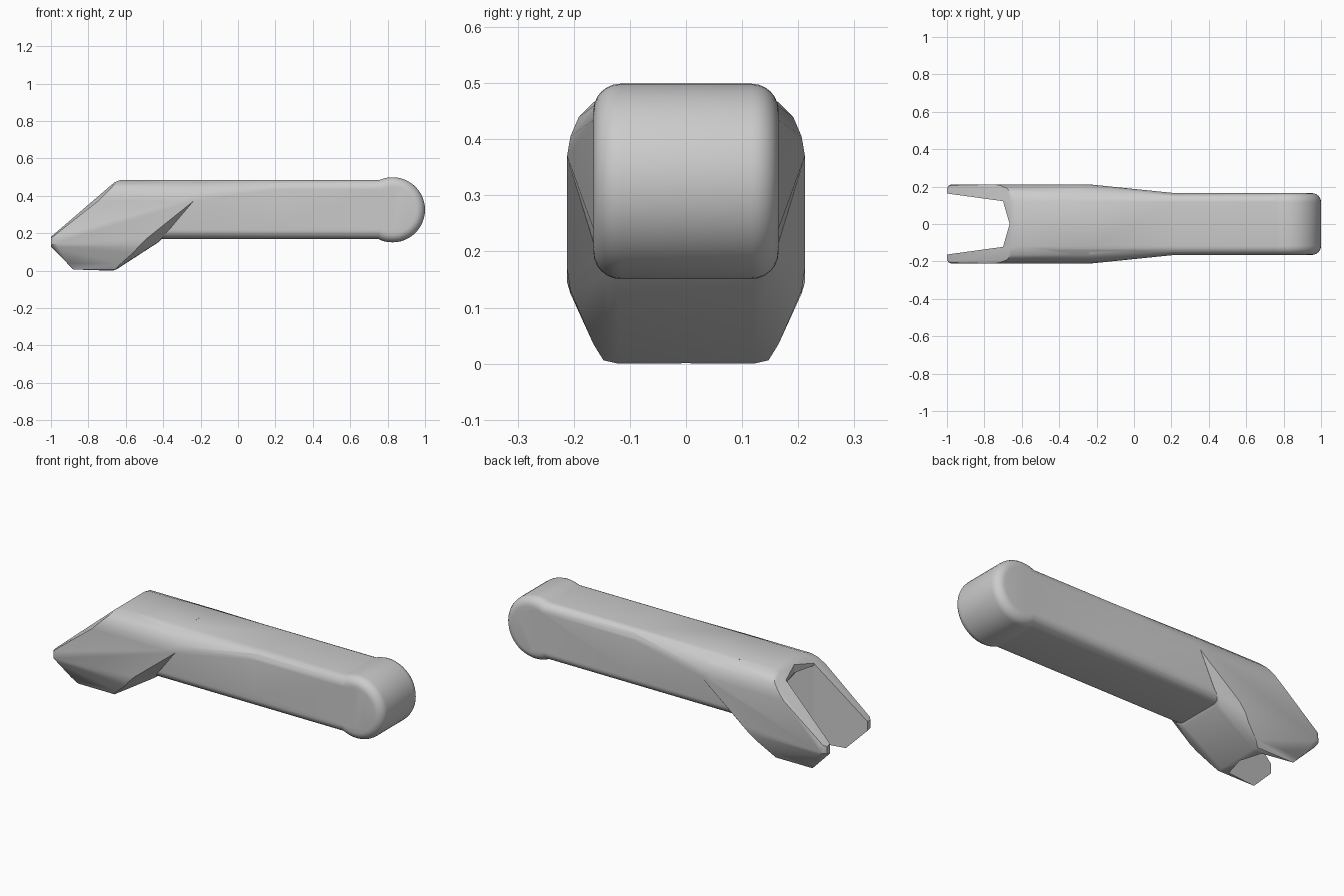
import bpy, bmesh, math

if "Cube" in bpy.data.objects:
    bpy.data.objects.remove(bpy.data.objects["Cube"])

grey = bpy.data.materials.new("light grey")
grey.diffuse_color = (0.6, 0.6, 0.6, 1)
grey.use_nodes = True
grey.node_tree.nodes["Principled BSDF"].inputs["Base Color"].default_value = grey.diffuse_color


def hull(name, layers):
    """Convex solid from side outlines: (half width, [(x, z), ...]), mirrored in y."""
    bm = bmesh.new()
    for y, pts in layers:
        for x, z in pts:
            for s in ((1, -1) if y else (1,)):
                bm.verts.new((x, s * y, z))
    res = bmesh.ops.convex_hull(bm, input=bm.verts[:])
    junk = [v for v in set(res["geom_interior"] + res["geom_unused"])
            if isinstance(v, bmesh.types.BMVert) and v.is_valid]
    bmesh.ops.delete(bm, geom=junk, context='VERTS')
    bmesh.ops.dissolve_limit(bm, angle_limit=0.01, verts=bm.verts[:], edges=bm.edges[:])
    bmesh.ops.recalc_face_normals(bm, faces=bm.faces[:])
    me = bpy.data.meshes.new(name)
    bm.to_mesh(me)
    bm.free()
    ob = bpy.data.objects.new(name, me)
    bpy.context.collection.objects.link(ob)
    me.materials.append(grey)
    return ob


def rect(x0, x1, z0, z1):
    return [(x0, z0), (x1, z0), (x1, z1), (x0, z1)]


def circle(cx, cz, r, n=48):
    return [(cx + r * math.cos(2 * math.pi * i / n), cz + r * math.sin(2 * math.pi * i / n))
            for i in range(n)]


# quarter-round edge: (half width, inset) pairs
R = 0.048
edge = [(0.165 - R + R * math.cos(a), R - R * math.sin(a))
        for a in [math.pi / 2 * i / 6 for i in range(7)]]
edge = [(y, R - math.sqrt(max(0, R * R - (y - 0.165 + R) ** 2))) for y, _ in edge]

# straight arm with rounded long edges
arm = hull("lever_arm", [(y, rect(-0.42, 0.83, 0.17 + i, 0.483 - i)) for y, i in edge])

# round end
knob = hull("round_end", [(y, circle(0.826, 0.325, 0.174 - i)) for y, i in edge])

# widening shoulder between head and arm
shoulder = hull("shoulder", [
    (0.212, [(-0.24, 0.37), (-0.30, 0.37)]), (0.165, [(0.22, 0.24), (0.22, 0.435), (-0.38, 0.22)]),
    (0.151, [(0.22, 0.469)]), (0.117, [(0.22, 0.483), (-0.3, 0.483)]),
    (0.206, [(-0.24, 0.405), (-0.30, 0.405)]), (0.191, [(-0.24, 0.44), (-0.30, 0.44)]),
    (0.165, [(-0.24, 0.466), (-0.30, 0.466)]), (0.12, [(-0.24, 0.484), (-0.3, 0.484)])])

# slanted head
head = hull("fork_head", [
    (0.212, [(-0.975, 0.145), (-0.965, 0.185), (-0.75, 0.37), (-0.24, 0.37), (-0.49, 0.17),
             (-0.94, 0.17)]),
    (0.206, [(-0.99, 0.14), (-0.985, 0.185), (-0.715, 0.405), (-0.24, 0.405), (-0.53, 0.13),
             (-0.96, 0.125)]),
    (0.191, [(-1, 0.135), (-1, 0.175), (-0.68, 0.44), (-0.24, 0.44), (-0.56, 0.095)]),
    (0.165, [(-1, 0.13), (-1, 0.18), (-0.655, 0.466), (-0.24, 0.466), (-0.91, 0.04), (-0.63, 0.035)]),
    (0.147, [(-0.88, 0.006), (-0.655, 0.006), (-0.42, 0.157)]),
    (0.12, [(-1, 0.12), (-0.99, 0.105), (-1, 0.18), (-0.985, 0.2), (-0.87, 0), (-0.67, 0),
            (-0.65, 0.006), (-0.42, 0.155), (-0.66, 0.472), (-0.63, 0.484), (-0.24, 0.484)])])

# open slot between the prongs, flared towards the tips
slot = hull("slot_cutter", [(0.17, [(-1.05, -0.1), (-1.05, 0.7)]),
                            (0.122, [(-0.86, -0.1), (-0.86, 0.7), (-0.70, -0.1), (-0.70, 0.7)]),
                            (0, [(-0.665, -0.1), (-0.665, 0.7)])])
# hollow behind the lower slanted wall
hollow = hull("hollow_cutter", [(0.1215, [(-0.75, 0.43), (-0.64, 0.42), (-0.54, 0.3),
                                          (-0.54, 0.13), (-0.672, 0.03), (-0.75, 0.03)])])

for op, parts in (('UNION', (shoulder, head)), ('DIFFERENCE', (slot, hollow)), ('UNION', (knob,))):
    for p in parts:
        m = arm.modifiers.new(p.name, 'BOOLEAN')
        m.operation, m.object, m.solver = op, p, 'EXACT'
        bpy.context.view_layer.objects.active = arm
        bpy.ops.object.modifier_apply(modifier=m.name)
        bpy.data.objects.remove(p)

bpy.ops.object.select_all(action='DESELECT')
arm.select_set(True)
bpy.context.view_layer.objects.active = arm
bpy.ops.object.shade_smooth_by_angle(angle=math.radians(25))
